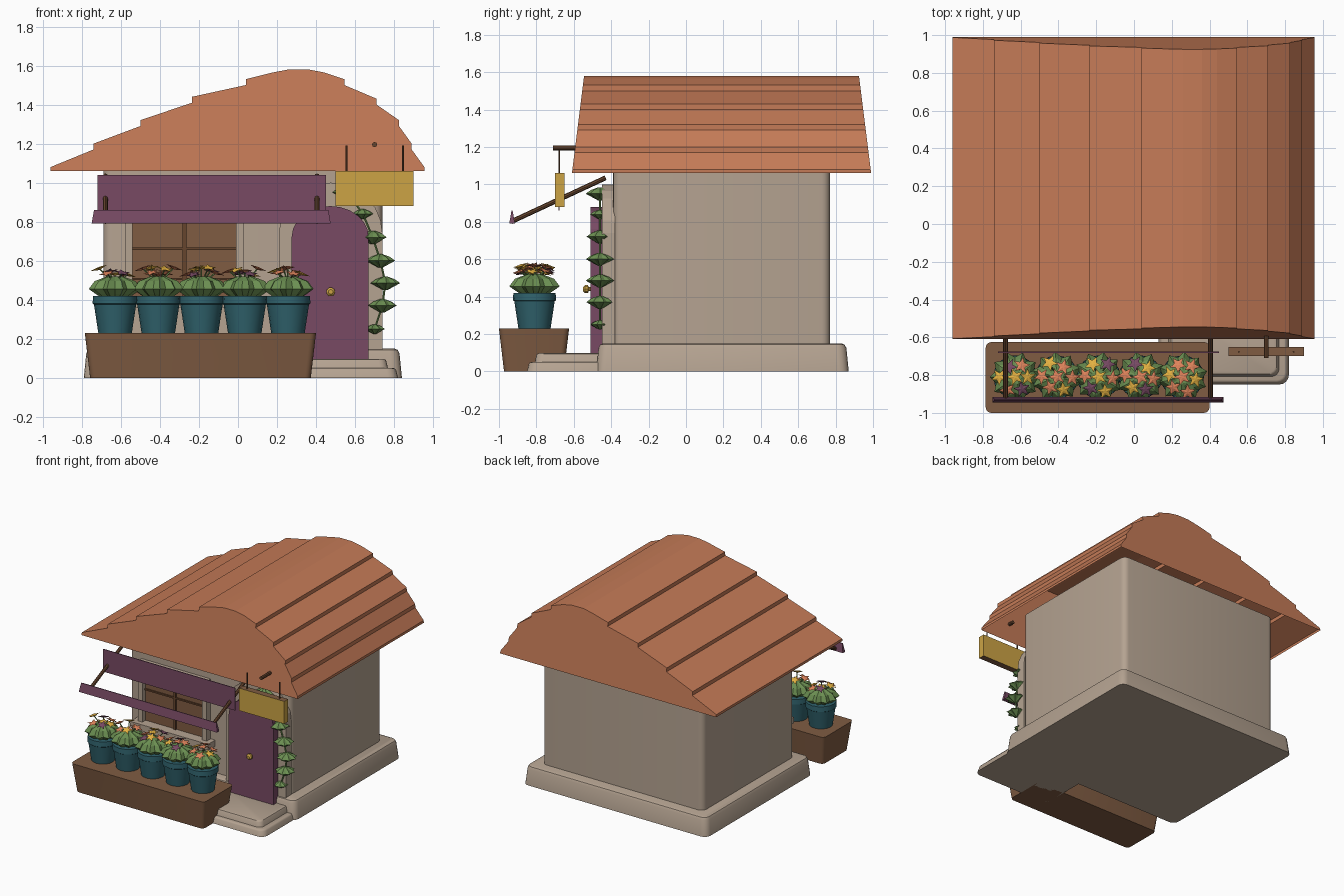
import bpy, bmesh, math, random
from mathutils import Vector, Matrix

random.seed(4)
cube = bpy.data.objects.get("Cube")
if cube:
    bpy.data.objects.remove(cube, do_unlink=True)


def material(name, *srgb):
    mat = bpy.data.materials.new(name)
    mat.use_nodes = True
    col = [((c + 0.055) / 1.055) ** 2.4 for c in srgb] + [1]
    mat.diffuse_color = col
    mat.node_tree.nodes["Principled BSDF"].inputs["Base Color"].default_value = col
    return mat


ROOF = material("terracotta", 0.77, 0.48, 0.34)
STONE = material("warm_stone", 0.71, 0.64, 0.57)
PLUM = material("plum", 0.47, 0.29, 0.39)
WOOD = material("wood", 0.50, 0.36, 0.26)
DARK = material("dark_wood", 0.40, 0.27, 0.18)
TEAL = material("teal_glaze", 0.19, 0.39, 0.43)
LEAF = material("leaf_green", 0.42, 0.56, 0.32)
GOLD = material("mustard", 0.80, 0.64, 0.27)
CORAL = material("coral", 0.88, 0.52, 0.36)
YELLOW = material("yellow", 0.90, 0.70, 0.26)


def finish(name, bm, mat, smooth=False):
    bmesh.ops.recalc_face_normals(bm, faces=bm.faces)
    mesh = bpy.data.meshes.new(name)
    bm.to_mesh(mesh)
    bm.free()
    mesh.materials.append(mat)
    ob = bpy.data.objects.new(name, mesh)
    bpy.context.collection.objects.link(ob)
    if smooth:
        bpy.ops.object.select_all(action="DESELECT")
        ob.select_set(True)
        bpy.context.view_layer.objects.active = ob
        bpy.ops.object.shade_smooth_by_angle(angle=math.radians(35))
    return ob


def box(name, xs, ys, zs, mat, taper=0.0, corner=0.0, edge=0.0):
    """Box from ranges; taper insets the foot (or the top if negative)."""
    bm = bmesh.new()
    bmesh.ops.create_cube(bm, size=1)
    mid = Vector([(r[0] + r[1]) / 2 for r in (xs, ys, zs)])
    for v in bm.verts:
        inset = max(taper, 0) if v.co.z < 0 else max(-taper, 0)
        for k, r in enumerate((xs, ys, zs)):
            half = (r[1] - r[0]) / 2 - (inset if k < 2 else 0)
            v.co[k] = mid[k] + math.copysign(half, v.co[k])
    if corner:
        ups = [e for e in bm.edges if abs(e.verts[0].co.z - e.verts[1].co.z) > 1e-4]
        bmesh.ops.bevel(bm, geom=ups, offset=corner, segments=4, profile=0.5, affect="EDGES")
    if edge:
        rim = [e for e in bm.edges if all(abs(v.co.z - zs[1]) < 1e-4 for v in e.verts)]
        bmesh.ops.bevel(bm, geom=rim, offset=edge, segments=2, profile=0.5, affect="EDGES")
    return finish(name, bm, mat, bool(corner or edge))


def prism(name, pts, y0, y1, mat, lean=0.0, open_foot=False):
    """Extrude an x-z outline along y; lean pulls the ends in with height."""
    bm = bmesh.new()
    low = min(p[1] for p in pts)
    rings = []
    for y, sign in ((y0, 1), (y1, -1)):
        rings.append([bm.verts.new((x, y + sign * lean * (z - low), z)) for x, z in pts])
        bm.faces.new(rings[-1])
    for i in range(len(pts) - (1 if open_foot else 0)):
        j = (i + 1) % len(pts)
        bm.faces.new((rings[0][i], rings[0][j], rings[1][j], rings[1][i]))
    return finish(name, bm, mat)


def lathe(name, profile, sides, mat, matrix, notch=1.0, smooth=False):
    """Spin a radius-height profile; notch shrinks every second spoke."""
    bm = bmesh.new()
    rings = []
    for r, z in profile:
        ring = []
        for i in range(sides):
            a = math.tau * i / sides
            k = r * (notch if i % 2 else 1)
            ring.append(bm.verts.new(matrix @ Vector((k * math.cos(a), k * math.sin(a), z))))
        rings.append(ring)
    for lo, hi in zip(rings, rings[1:]):
        for i in range(sides):
            j = (i + 1) % sides
            bm.faces.new((lo[i], lo[j], hi[j], hi[i]))
    bm.faces.new(rings[0])
    bm.faces.new(rings[-1])
    return finish(name, bm, mat, smooth)


def rod(name, a, b, r, mat, sides=8):
    a, b = Vector(a), Vector(b)
    turn = (b - a).to_track_quat("Z", "Y").to_matrix().to_4x4()
    return lathe(name, [(r, 0), (r, (b - a).length)], sides, mat,
                 Matrix.Translation(a) @ turn)


def arch(x0, x1, foot, spring, top, n=12):
    mid, half = (x0 + x1) / 2, (x1 - x0) / 2
    curve = [(mid + half * math.cos(math.pi * i / n),
              spring + (top - spring) * math.sin(math.pi * i / n)) for i in range(n + 1)]
    return [(x1, foot)] + curve + [(x0, foot)]


# House body
box("plinth", (-0.79, 0.84), (-0.48, 0.87), (0, 0.15), STONE, -0.015, 0.05, 0.025)
box("walls", (-0.69, 0.74), (-0.39, 0.77), (0.1, 1.16), STONE, 0, 0.045)

# Stepped roof: each course overlaps the one below it
left = [(-0.96, 1.08), (-0.74, 1.17), (-0.5, 1.29), (-0.235, 1.41), (0.04, 1.5)]
right = [(0.545, 1.5), (0.71, 1.4), (0.825, 1.29), (0.89, 1.17), (0.955, 1.08)]
lap = 0.03
outline = [(-0.96, 1.06), left[0]]
for x, z in left[1:]:
    outline += [(x, z), (x, z + lap)]
outline += [(0.18, 1.565), (0.26, 1.58), (0.36, 1.58), (0.44, 1.565)]
for x, z in right[:-1]:
    outline += [(x, z + lap), (x, z)]
outline += [right[-1], (0.955, 1.06)]
prism("roof", outline, -0.61, 0.99, ROOF, 0.125, True)

# Window
box("window_panes", (-0.55, 0), (-0.4, -0.385), (0.4, 0.86), WOOD)
for i, x in enumerate((-0.58, -0.01)):
    box(f"window_jamb_{i}", (x, x + 0.04), (-0.44, -0.38), (0.4, 0.88), STONE)
box("window_head", (-0.58, 0.03), (-0.44, -0.38), (0.85, 0.89), STONE)
box("window_sill", (-0.62, 0.07), (-0.48, -0.38), (0.36, 0.41), STONE)
box("window_mullion", (-0.285, -0.265), (-0.412, -0.39), (0.41, 0.85), DARK)
for z in (0.5, 0.655):
    box("window_bar", (-0.54, -0.01), (-0.41, -0.39), (z, z + 0.012), DARK)

# Door, surround and steps
prism("door_surround", arch(0.21, 0.74, 0.1, 0.74, 1.0), -0.45, -0.38, STONE)
prism("door", arch(0.275, 0.67, 0.09, 0.72, 0.88), -0.51, -0.44, PLUM)
lathe("door_knob", [(0.012, 0), (0.012, 0.015), (0.023, 0.02), (0.023, 0.035), (0.012, 0.045)],
      10, GOLD, Matrix.Translation((0.475, -0.505, 0.44)) @ Matrix.Rotation(math.pi / 2, 4, "X"))
box("lower_step", (0.13, 0.82), (-0.85, -0.42), (0, 0.05), STONE, -0.012, 0.05, 0.012)
box("upper_step", (0.18, 0.77), (-0.81, -0.42), (0.04, 0.097), STONE, -0.012, 0.04, 0.012)

# Climbing leaves beside the door
leaf_shape = [(0.012, -0.036), (0.045, -0.018), (0.078, 0), (0.05, 0.02), (0.012, 0.034)]
vine = [(0.56, 0.95), (0.64, 0.84), (0.69, 0.72), (0.73, 0.6),
        (0.755, 0.485), (0.74, 0.37), (0.7, 0.25)]
for i, (x, z) in enumerate(vine):
    size = 0.7 if i in (1, 6) else 0.98
    spot = Matrix.Translation((x, -0.46, z)) @ Matrix.Rotation(i, 4, "Z")
    lathe("vine_leaves", leaf_shape, 16, LEAF, spot @ Matrix.Scale(size, 4), 0.78)
for (xa, za), (xb, zb) in zip(vine, vine[1:]):
    rod("vine_stem", (xa, -0.46, za), (xb, -0.46, zb), 0.006, LEAF, 6)

# Hanging sign
sign = box("sign_board", (0.5, 0.9), (-0.7, -0.65), (0.88, 1.06), GOLD)
sign.data.materials.append(WOOD)
for f in sign.data.polygons:
    f.material_index = 1 if abs(f.normal.z) > 0.5 else 0
rod("sign_bracket", (0.7, -0.71, 1.195), (0.7, -0.55, 1.195), 0.013, DARK)
for x in (0.555, 0.845):
    rod("sign_hanger", (x, -0.677, 1.05), (x, -0.677, 1.19), 0.005, DARK, 6)

# Awning
box("awning_panel", (-0.72, 0.45), (-0.682, -0.676), (0.86, 1.04), PLUM)
box("awning_valance", (-0.75, 0.475), (-0.945, -0.915), (0.79, 0.86), PLUM, -0.012)
for x in (-0.68, 0.405):
    rod("awning_arm", (x, -0.935, 0.8), (x, -0.43, 1.035), 0.013, DARK)

# Planter box
box("planter", (-0.785, 0.4), (-1.0, -0.625), (0, 0.23), WOOD, 0.027, 0.03)

# Pots, foliage and blooms
pot_shape = [(0.083, 0.21), (0.108, 0.375), (0.115, 0.38), (0.113, 0.42), (0.095, 0.42)]
bush_shape = [(0.07, 0.41), (0.1, 0.43), (0.135, 0.455), (0.105, 0.495), (0.04, 0.52)]
bloom_shape = [(0.008, -0.008), (0.047, 0.002), (0.012, 0.006)]
palettes = [(YELLOW, CORAL, PLUM), (CORAL, YELLOW, CORAL), (YELLOW, CORAL, PLUM),
            (CORAL, YELLOW, PLUM), (CORAL, CORAL, YELLOW)]
for n, colours in enumerate(palettes):
    x, y = -0.63 + 0.2215 * n, -0.81
    lathe("pot", pot_shape, 16, TEAL, Matrix.Translation((x, y, 0)), 1, True)
    lathe("foliage", bush_shape, 20, LEAF,
          Matrix.Translation((x, y, 0)) @ Matrix.Rotation(n, 4, "Z"), 0.78)
    for k in range(7):
        a = math.tau * k / 6 + n
        reach = random.uniform(0.06, 0.085) if k < 6 else 0
        head = Vector((x + reach * math.cos(a), y + reach * math.sin(a),
                       random.uniform(0.525, 0.57)))
        rod("flower_stem", (x, y, 0.48), head, 0.004, LEAF, 5)
        aim = Vector((math.cos(a), math.sin(a), 2.6)) if k < 6 else Vector((0, 0, 1))
        turn = aim.to_track_quat("Z", "Y").to_matrix().to_4x4()
        lathe("flower", bloom_shape, 10, colours[k % 3], Matrix.Translation(head) @ turn, 0.45)
